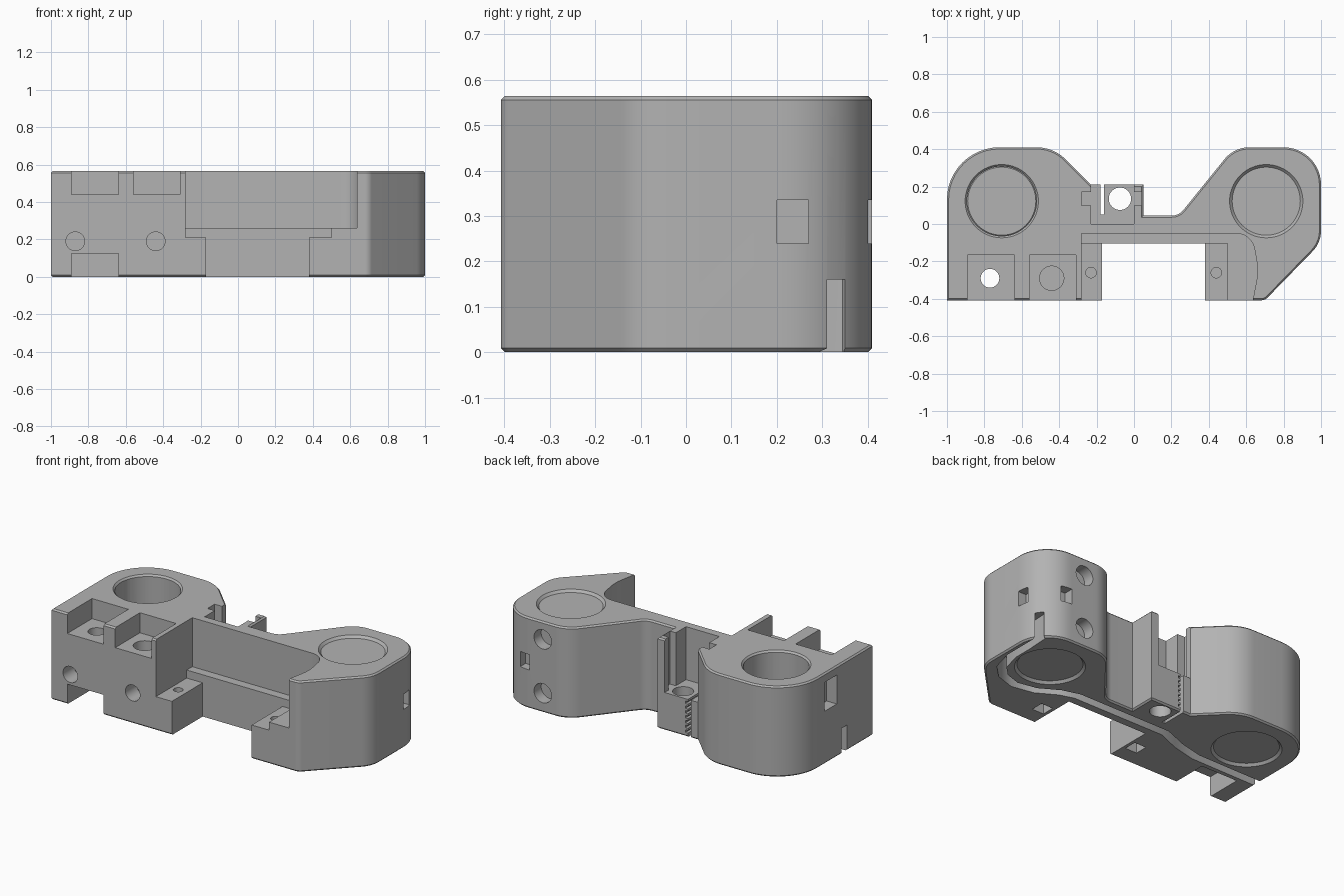
import bpy, bmesh, math
from mathutils import Vector, Matrix

if "Cube" in bpy.data.objects:
    bpy.data.objects.remove(bpy.data.objects["Cube"], do_unlink=True)

HEIGHT = 0.565
LOBE_X, LOBE_Y = 0.707, 0.122

grey = bpy.data.materials.new("plain grey")
grey.use_nodes = True
grey.diffuse_color = (0.45, 0.45, 0.45, 1)
grey.node_tree.nodes["Principled BSDF"].inputs["Base Color"].default_value = (0.45, 0.45, 0.45, 1)


def rounded(corners, steps=12):
    """Turn (x, y, radius) corners into an outline with filleted corners."""
    out = []
    for i, (x, y, r) in enumerate(corners):
        p = Vector((x, y))
        if r == 0:
            out.append(p)
            continue
        a = (Vector(corners[i - 1][:2]) - p).normalized()
        b = (Vector(corners[(i + 1) % len(corners)][:2]) - p).normalized()
        half = a.angle(b) / 2
        centre = p + (a + b).normalized() * (r / math.sin(half))
        start = p + a * (r / math.tan(half)) - centre
        end = p + b * (r / math.tan(half)) - centre
        sweep = start.angle_signed(end)
        for k in range(steps + 1):
            out.append(centre + Matrix.Rotation(-sweep * k / steps, 2) @ start)
    return out


def make_object(name, bm):
    bmesh.ops.recalc_face_normals(bm, faces=bm.faces)
    mesh = bpy.data.meshes.new(name)
    bm.to_mesh(mesh)
    bm.free()
    mesh.materials.append(grey)
    obj = bpy.data.objects.new(name, mesh)
    bpy.context.collection.objects.link(obj)
    return obj


def prism(name, outline, z0, z1, chamfer=0):
    bm = bmesh.new()
    face = bm.faces.new([bm.verts.new((p[0], p[1], z0)) for p in outline])
    ext = bmesh.ops.extrude_face_region(bm, geom=[face], use_keep_orig=True)
    bmesh.ops.translate(bm, vec=(0, 0, z1 - z0),
                        verts=[v for v in ext["geom"] if isinstance(v, bmesh.types.BMVert)])
    if chamfer:
        rims = [e for e in bm.edges if abs(e.verts[0].co.z - e.verts[1].co.z) < 1e-5]
        bmesh.ops.bevel(bm, geom=rims, offset=chamfer, segments=1, affect='EDGES')
    return make_object(name, bm)


def cut(cutter):
    mod = body.modifiers.new("cut", 'BOOLEAN')
    mod.operation, mod.solver, mod.object = 'DIFFERENCE', 'EXACT', cutter
    bpy.context.view_layer.objects.active = body
    bpy.ops.object.modifier_apply(modifier=mod.name)
    bpy.data.objects.remove(cutter, do_unlink=True)


def cut_boxes(*boxes):
    bm = bmesh.new()
    for x0, x1, y0, y1, z0, z1 in boxes:
        m = Matrix.Translation(((x0 + x1) / 2, (y0 + y1) / 2, (z0 + z1) / 2))
        bmesh.ops.create_cube(bm, size=1, matrix=m @ Matrix.Diagonal((x1 - x0, y1 - y0, z1 - z0, 1)))
    cut(make_object("box_cutter", bm))


def cut_hole(centre, radius, length, axis='Z', sides=32, top_radius=None):
    bm = bmesh.new()
    turn = Matrix.Rotation(math.pi / 2, 4, 'X') if axis == 'Y' else Matrix()
    bmesh.ops.create_cone(bm, cap_ends=True, segments=sides, radius1=radius,
                          radius2=top_radius or radius, depth=length,
                          matrix=Matrix.Translation(centre) @ turn)
    cut(make_object("hole_cutter", bm))


# Body: two lobes joined by a wall, with chamfered rims
body = prism("carriage_body", rounded([
    (-1, -0.408, 0), (0.7, -0.408, 0.05), (1, -0.1, 0.16), (1, 0.41, 0.2),
    (0.535, 0.41, 0.17), (0.24, 0.045, 0.08), (0.05, 0.045, 0), (0.05, 0.21, 0),
    (-0.23, 0.21, 0), (-0.43, 0.41, 0.22), (-1, 0.41, 0.28)]), 0, HEIGHT, 0.009)

# Front recess: upper curved cut, flange level and open gap
cut(prism("recess_cutter", rounded([
    (-0.28, -0.6, 0), (0.62, -0.6, 0), (0.635, -0.41, 0), (0.665, -0.25, 0.3),
    (0.63, -0.05, 0.1), (-0.28, -0.05, 0)]), 0.26, 0.8))
cut_boxes((-0.28, 0.5, -0.6, -0.105, 0.21, 0.5))
cut_boxes((-0.17, 0.38, -0.6, -0.105, -0.1, 0.4))

# Large bores with a chamfer at each end
for x in (-LOBE_X, LOBE_X):
    cut_hole((x, LOBE_Y, 0.3), 0.186, 1, sides=64)
    cut_hole((x, LOBE_Y, HEIGHT), 0.182, 0.03, sides=64, top_radius=0.21)
    cut_hole((x, LOBE_Y, 0), 0.21, 0.03, sides=64, top_radius=0.182)

# Front pockets above and below, and their screw holes
cut_boxes((-0.89, -0.64, -0.6, -0.165, 0.44, 0.8),
          (-0.56, -0.31, -0.6, -0.165, 0.44, 0.8),
          (-0.89, -0.64, -0.6, -0.18, -0.2, 0.125))
cut_hole((-0.77, -0.29, 0.3), 0.05, 1)
cut_hole((-0.44, -0.29, 0.42), 0.065, 0.2)
for x in (-0.87, -0.44):
    cut_hole((x, -0.4, 0.19), 0.05, 0.2, 'Y')

# Flange screw holes with square nut pockets below
for x in (-0.23, 0.44):
    cut_hole((x, -0.26, 0.18), 0.028, 0.2)
    cut_boxes((x - 0.04, x + 0.04, -0.3, -0.22, -0.1, 0.06))

# Rear slot with side grooves, clamp gap, clamp teeth and screw hole
cut_boxes((-0.23, 0, 0, 0.4, 0.235, 0.8))
cut_boxes((-0.28, -0.2, 0.1, 0.17, 0.235, 0.8), (-0.03, 0.04, 0.1, 0.17, 0.235, 0.8))
cut_boxes((-0.18, -0.16, 0.05, 0.4, -0.1, 0.4))
cut_boxes(*[(-0.17, -0.143, 0.06, 0.4, z / 1000, z / 1000 + 0.016) for z in range(25, 220, 30)])
cut_hole((-0.075, 0.135, 0.2), 0.06, 0.8)

# Rear lobe holes and small square tie slots
for z in (0.12, 0.455):
    cut_hole((0.7, 0.41, z), 0.06, 0.14, 'Y')
cut_boxes((0.945, 1.1, 0.2, 0.27, 0.24, 0.335), (0.79, 0.86, 0.35, 0.5, 0.24, 0.335))

# Side slot on the opposite lobe
cut_boxes((-1.1, -0.93, -0.055, 0.065, 0.33, 0.51))

# Wire channel winding along the underside
path = [Vector(p) for p in [
    (1.05, 0.36), (0.95, 0.33), (0.945, 0.2), (0.945, 0.08), (0.91, -0.05), (0.84, -0.12),
    (0.73, -0.155), (0.6, -0.13), (0.48, -0.06), (0.38, -0.03), (-0.25, -0.03),
    (-0.4, -0.09), (-0.55, -0.125), (-1.1, -0.13)]]
left, right = [], []
for i, p in enumerate(path):
    d = (path[min(i + 1, len(path) - 1)] - path[max(i - 1, 0)]).normalized()
    n = Vector((-d.y, d.x)) * 0.027
    left.append(p + n)
    right.append(p - n)
cut(prism("channel_cutter", left + right[::-1], -0.1, 0.16))

bpy.ops.object.select_all(action='DESELECT')
body.select_set(True)
bpy.context.view_layer.objects.active = body
bpy.ops.object.shade_smooth_by_angle(angle=math.radians(30))
